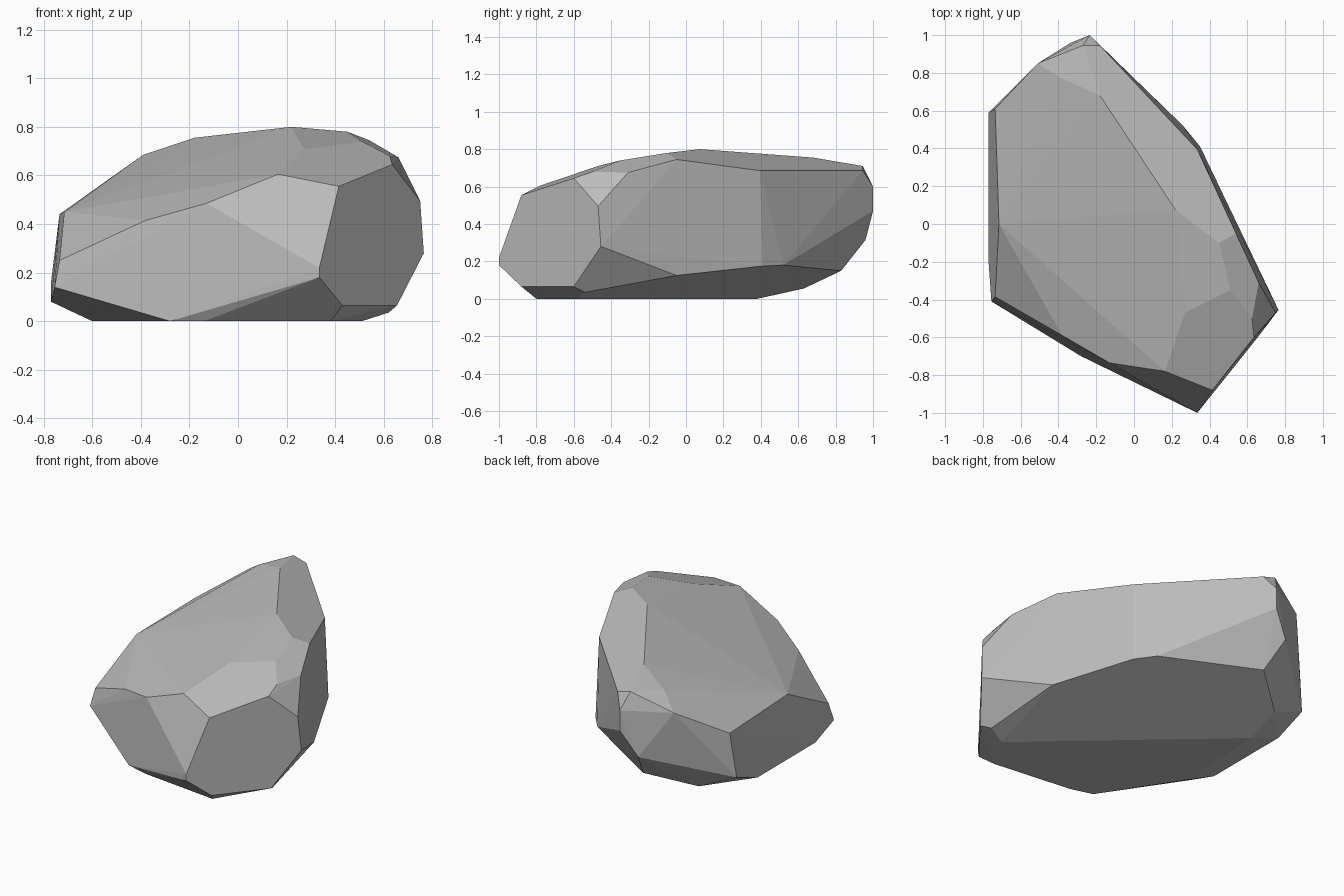
import bpy
import bmesh
import math
from mathutils import Vector

CENTIMETRE = 0.01

# Corner outlines of the boulder in centimetres, listed level by level
ground_outline = [(38, -80, 0), (51, -58, 0), (-56, 38, 0),
                  (-60, -21, 0), (-28, -70, 0), (-14, -74, 0)]

undercut_outline = [(43, -88, 6.5), (65.5, -60, 6.5), (62, -54, 3.5),
                    (57, -5, 12.5), (35, 41, 17.5), (26, 52, 18),
                    (-28, 83, 15), (-53, 63, 5.5), (-77, 59, 16),
                    (-77, 38, 8), (-77, -20, 8), (-75.5, -41, 14)]

waist_outline = [(33.5, -100, 18), (33.5, -100, 22), (76.5, -45.5, 28),
                 (75, -47, 49.5), (-23.5, 100, 47), (-23.5, 100, 60),
                 (-33.5, 96, 31.5), (-73.5, 61, 44), (-72, 31, 45),
                 (-71.5, 0, 45), (-73.5, -38.5, 25)]

shoulder_outline = [(-38, -59, 41.5), (-13, -73.5, 48.5), (16.5, -78, 60.5),
                    (41.5, -88, 55.5), (63.5, -60, 64.5), (66, -31, 67.5),
                    (33.5, 39.5, 68.5), (-18, 94.5, 68.5), (-51, 85, 60)]

crown_outline = [(62.5, -50, 68), (51, -35, 74), (27, -47, 71),
                 (45, -10, 78), (54, -5, 74.5), (22, 7.5, 80),
                 (-18, 68, 75.5), (-39, 77.5, 68.5), (-27, 94.5, 71)]


def remove_default_cube():
    cube = bpy.data.objects.get("Cube")
    if cube is not None:
        bpy.data.objects.remove(cube, do_unlink=True)


def make_material(name, colour):
    material = bpy.data.materials.new(name)
    material.use_nodes = True
    material.diffuse_color = colour
    shader = material.node_tree.nodes["Principled BSDF"]
    shader.inputs["Base Color"].default_value = colour
    shader.inputs["Roughness"].default_value = 0.9
    return material


def chiselled_solid(name, outlines, material):
    """Wrap a tight faceted skin around the stacked outlines."""
    mesh = bpy.data.meshes.new(name)
    bm = bmesh.new()
    for outline in outlines:
        for corner in outline:
            bm.verts.new(Vector(corner) * CENTIMETRE)
    hull = bmesh.ops.convex_hull(bm, input=bm.verts[:])

    # Corners that fall inside the skin are not needed
    loose = [v for v in bm.verts if not v.link_faces]
    bmesh.ops.delete(bm, geom=loose, context="VERTS")

    # Join nearly level triangles into broad flat facets
    bmesh.ops.dissolve_limit(bm, angle_limit=math.radians(2),
                             verts=bm.verts[:], edges=bm.edges[:])
    bmesh.ops.recalc_face_normals(bm, faces=bm.faces[:])
    for face in bm.faces:
        face.smooth = False
    bm.to_mesh(mesh)
    bm.free()

    mesh.materials.append(material)
    solid = bpy.data.objects.new(name, mesh)
    bpy.context.collection.objects.link(solid)
    return solid


remove_default_cube()
stone_grey = make_material("stone grey", (0.5, 0.5, 0.5, 1))

# Single faceted boulder
chiselled_solid("boulder",
                [ground_outline, undercut_outline, waist_outline,
                 shoulder_outline, crown_outline],
                stone_grey)
